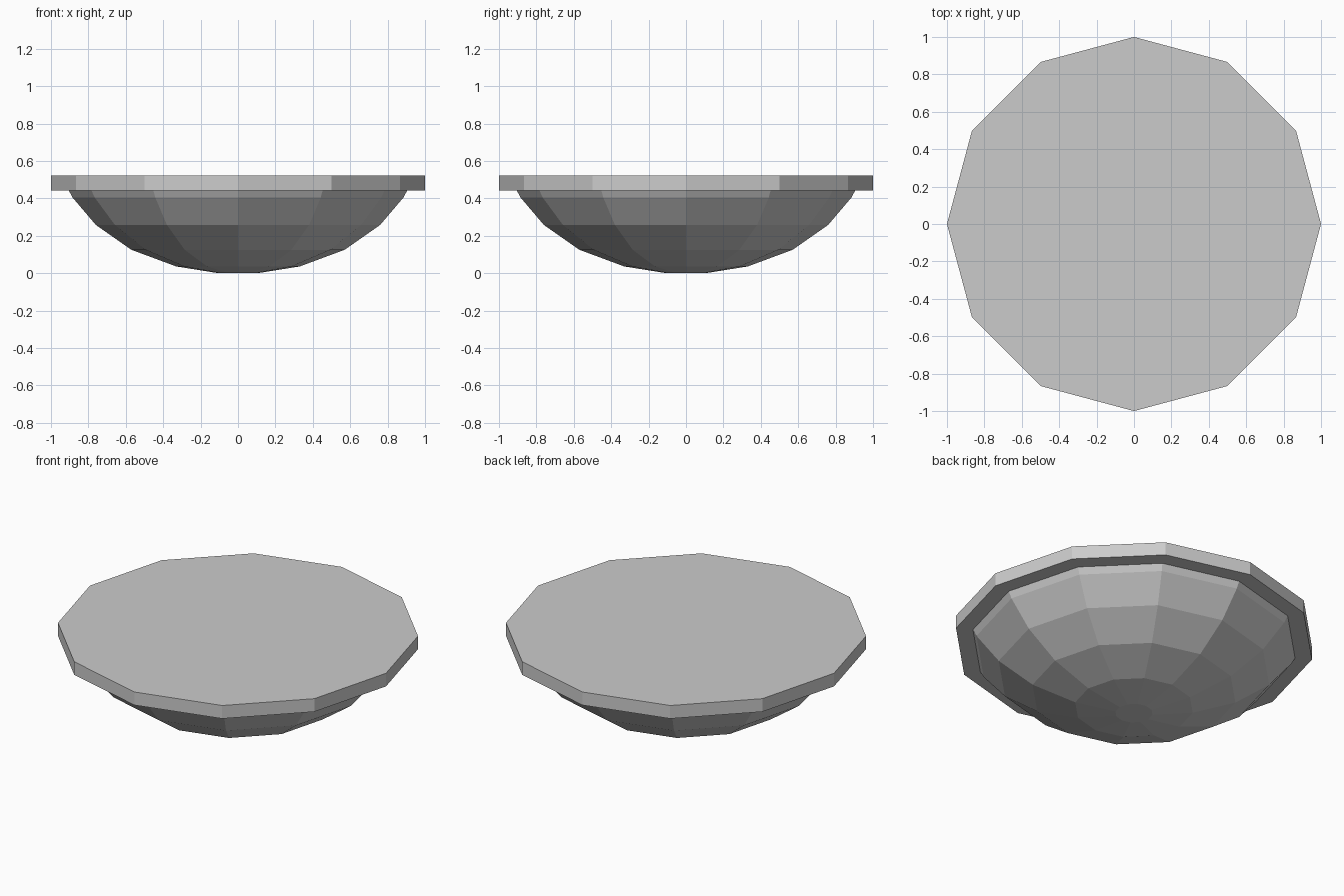
import bpy, bmesh
from math import cos, sin, pi

if "Cube" in bpy.data.objects:
    bpy.data.objects.remove(bpy.data.objects["Cube"])

SIDES = 12


def lathe(name, profile):
    """Flat-shaded 12-sided solid of revolution, capped at both ends."""
    bm = bmesh.new()
    rings = [[bm.verts.new((r * cos(2 * pi * i / SIDES), r * sin(2 * pi * i / SIDES), z))
              for i in range(SIDES)] for r, z in profile]
    for low, high in zip(rings, rings[1:]):
        for i in range(SIDES):
            j = (i + 1) % SIDES
            bm.faces.new((low[i], low[j], high[j], high[i]))
    bm.faces.new(rings[0][::-1])
    bm.faces.new(rings[-1])
    bmesh.ops.recalc_face_normals(bm, faces=bm.faces)
    mesh = bpy.data.meshes.new(name)
    bm.to_mesh(mesh)
    bm.free()
    obj = bpy.data.objects.new(name, mesh)
    bpy.context.collection.objects.link(obj)
    return obj


# Rounded bowl underside flowing out into the thick overhanging flat top
lathe("bowl_with_flat_top", [
    (0.104, 0.0), (0.33, 0.036), (0.57, 0.125), (0.76, 0.258),
    (0.885, 0.405), (0.905, 0.443), (1.0, 0.443), (1.0, 0.523),
])
